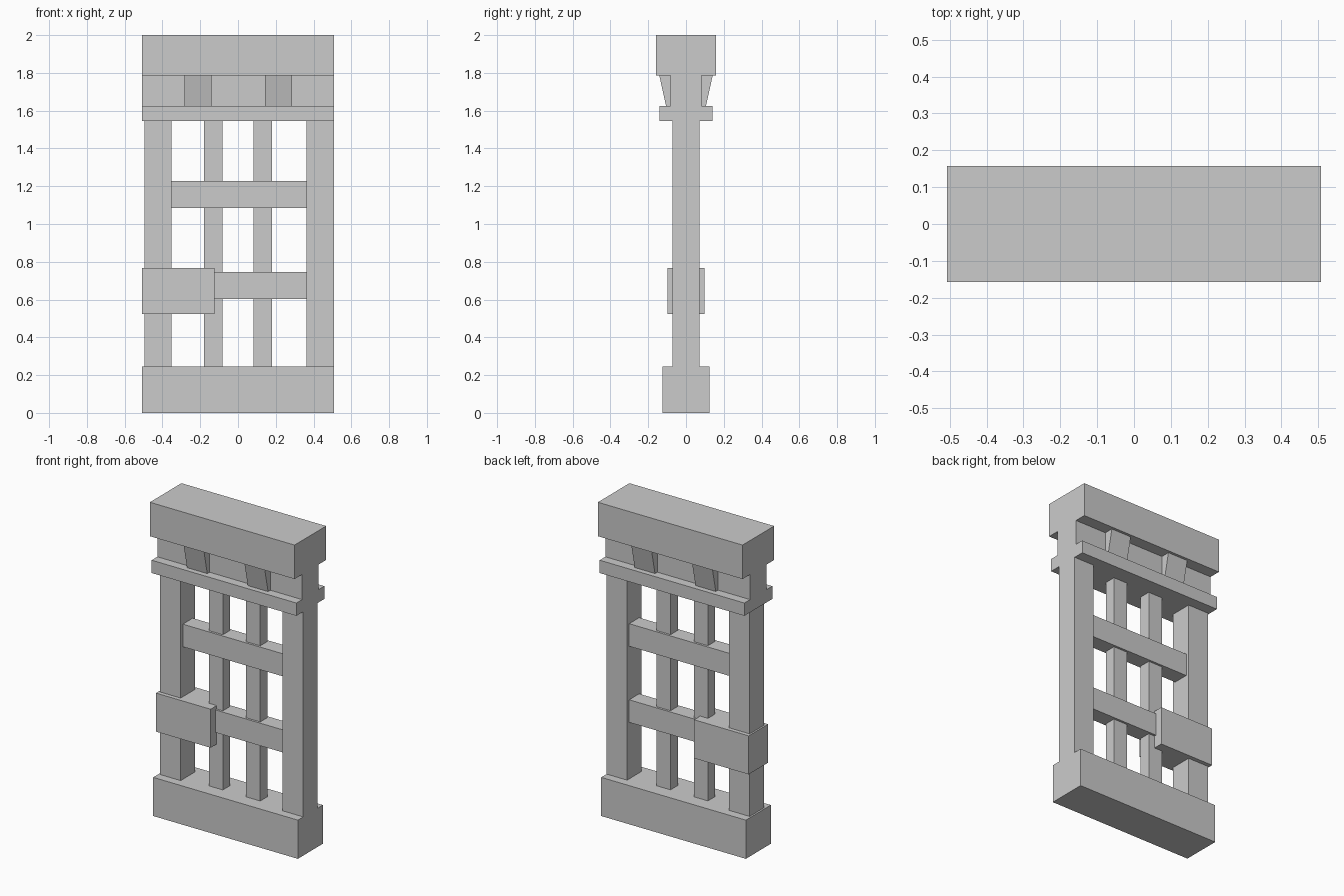
import bpy
import bmesh

if "Cube" in bpy.data.objects:
    bpy.data.objects.remove(bpy.data.objects["Cube"])


def prism(name, x, z, depth_bottom, depth_top=None, y_base=None):
    """Box spanning x and z ranges, with y ranges at its bottom and top."""
    depth_top = depth_top or depth_bottom
    bm = bmesh.new()
    rings = []
    for height, (y0, y1) in zip(z, (depth_bottom, depth_top)):
        corners = ((x[0], y0), (x[1], y0), (x[1], y1), (x[0], y1))
        rings.append([bm.verts.new((px, py, height)) for px, py in corners])
    low, high = rings
    bm.faces.new(low[::-1])
    bm.faces.new(high)
    for i in range(4):
        j = (i + 1) % 4
        bm.faces.new((low[i], low[j], high[j], high[i]))
    mesh = bpy.data.meshes.new(name)
    bm.to_mesh(mesh)
    bm.free()
    obj = bpy.data.objects.new(name, mesh)
    bpy.context.collection.objects.link(obj)
    return obj


def box(name, x, z, half_depth):
    return prism(name, x, z, (-half_depth, half_depth))


FULL = (-0.507, 0.507)

# Base and stacked top mouldings
box("base", FULL, (0, 0.245), 0.125)
box("ledge", FULL, (1.545, 1.626), 0.14)
box("frieze", FULL, (1.626, 1.785), 0.083)
box("cap", FULL, (1.785, 2.0), 0.158)

# Outer posts
box("left_post", (-0.496, -0.352), (0.245, 1.545), 0.071)
box("right_post", (0.363, 0.507), (0.245, 1.545), 0.071)

# Thin upright bars
for side, cx in (("left", -0.13), ("right", 0.132)):
    box(side + "_bar", (cx - 0.049, cx + 0.049), (0.245, 1.545), 0.036)

# Cross rails
for label, z in (("lower", 0.603), ("upper", 1.085)):
    box(label + "_rail", (-0.352, 0.363), (z, z + 0.143), 0.05)

# Lock block around the left post
box("lock_block", (-0.507, -0.124), (0.524, 0.768), 0.097)

# Tapered brackets under the cap, mirrored to the back
for side, cx in (("left", -0.212), ("right", 0.214)):
    bracket = prism(side + "_brackets", (cx - 0.071, cx + 0.071), (1.626, 1.785),
                    (-0.106, -0.083), (-0.141, -0.083))
    mirror = bracket.modifiers.new("front_to_back", 'MIRROR')
    mirror.use_axis = (False, True, False)
